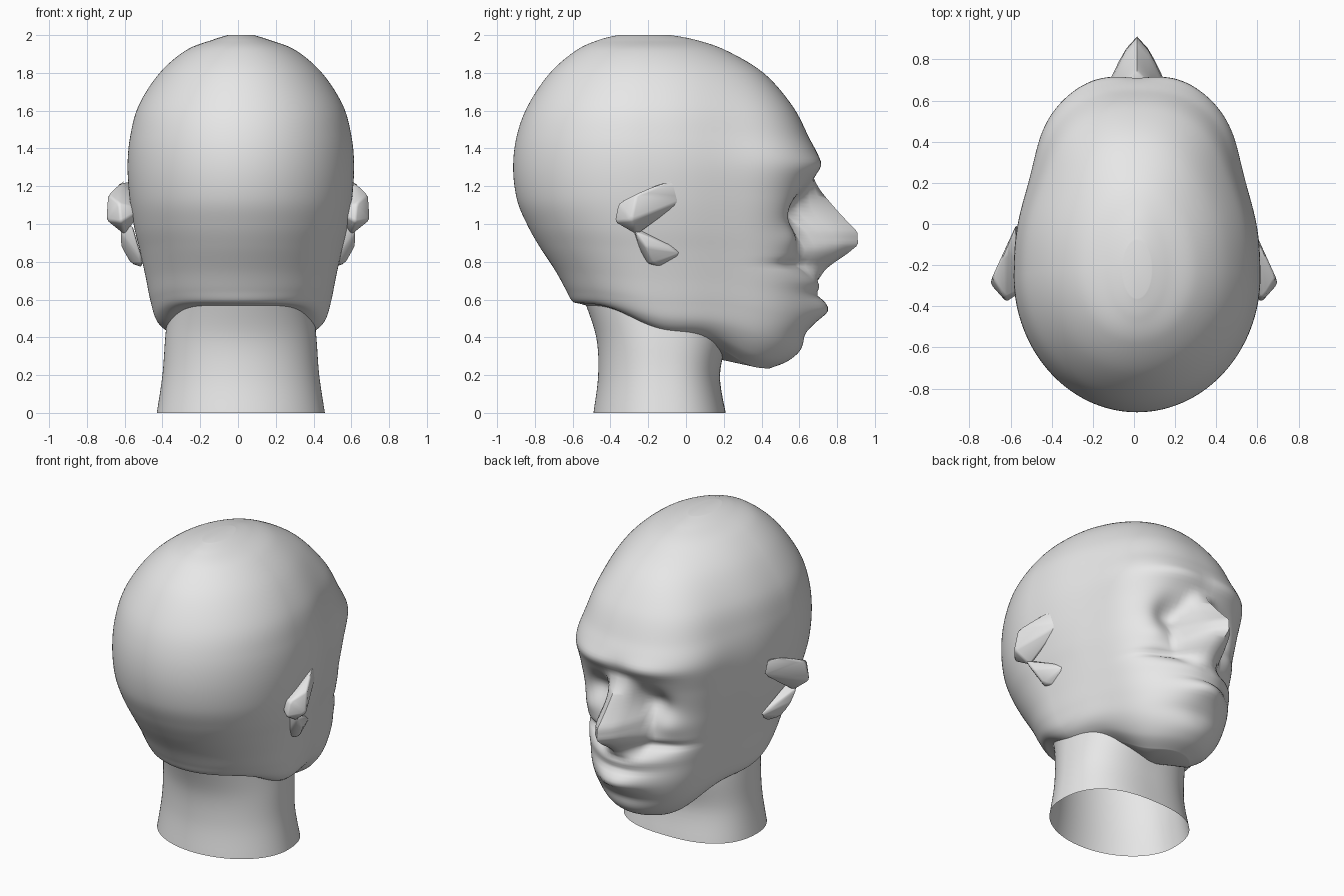
import bpy, bmesh, math
from math import sin, cos, exp, pi

if "Cube" in bpy.data.objects:
    bpy.data.objects.remove(bpy.data.objects["Cube"])

OFF = 0.015  # the head sits slightly off the centre line
SEG = 160

clay = bpy.data.materials.new("grey_clay")
clay.use_nodes = True
clay.diffuse_color = (0.8, 0.8, 0.8, 1)
clay.node_tree.nodes["Principled BSDF"].inputs["Base Color"].default_value = (0.8, 0.8, 0.8, 1)


def finish(bm, name, angle):
    bmesh.ops.recalc_face_normals(bm, faces=bm.faces)
    me = bpy.data.meshes.new(name)
    bm.to_mesh(me)
    bm.free()
    ob = bpy.data.objects.new(name, me)
    bpy.context.collection.objects.link(ob)
    me.materials.append(clay)
    bpy.ops.object.select_all(action='DESELECT')
    ob.select_set(True)
    bpy.context.view_layer.objects.active = ob
    bpy.ops.object.shade_smooth_by_angle(angle=math.radians(angle))


def smooth_keys(keys, steps):
    """Catmull-Rom blend between key rings."""
    out = []
    for i in range(len(keys) - 1):
        a, b, c, d = (keys[min(max(i + k, 0), len(keys) - 1)] for k in (-1, 0, 1, 2))
        for s in range(steps):
            t = s / steps
            out.append([q + 0.5 * t * (r - p + t * (2 * p - 5 * q + 4 * r - u + t * (3 * (q - r) + u - p)))
                        for p, q, r, u in zip(a, b, c, d)])
    return out + [list(keys[-1])]


def ramp(z, pts):
    """Linear lookup through points listed from low to high."""
    if z <= pts[0][0] or z >= pts[-1][0]:
        return 0.0
    for (z0, v0), (z1, v1) in zip(pts, pts[1:]):
        if z <= z1:
            return v0 + (v1 - v0) * (z - z0) / (z1 - z0)


def ring_point(key, i):
    zb, yb, zf, yf, w, cy, n = key
    a = 2 * pi * i / SEG
    c, s = cos(a), sin(a)
    e = 2 / n if s > 0 else 1
    x = w * math.copysign(abs(c) ** e, c)
    y = cy + ((yf - cy) * s ** e if s > 0 else (cy - yb) * s)
    t = (y - yb) / (yf - yb)
    t -= 0.07 * sin(4 * pi * t)  # level nape, stepped jaw corner
    return x, y, zb + (zf - zb) * t


def loft(bm, rows):
    rings = [[bm.verts.new(p) for p in row] for row in rows]
    for r0, r1 in zip(rings, rings[1:]):
        for i in range(SEG):
            j = (i + 1) % SEG
            bm.faces.new((r0[i], r0[j], r1[j], r1[i]))
    return rings


def cap(bm, ring, point):
    tip = bm.verts.new(point)
    for i in range(SEG):
        bm.faces.new((ring[i], ring[(i + 1) % SEG], tip))


# Face relief: centre x, centre z, spread x, spread z, depth
BUMPS = [
    (0.18, 1.31, 0.19, 0.05, 0.025),   # brow
    (0.19, 1.07, 0.10, 0.09, -0.075),  # eye socket
    (0.30, 0.92, 0.09, 0.07, 0.025),   # cheek
    (0.00, 0.60, 0.20, 0.13, 0.07),    # muzzle
    (0.24, 0.785, 0.13, 0.025, -0.04), # fold above the lip
    (0.10, 0.70, 0.20, 0.04, 0.025),   # upper lip
    (0.00, 0.625, 0.16, 0.025, -0.025),# mouth line
    (0.00, 0.54, 0.14, 0.045, 0.035),  # lower lip
    (0.00, 0.42, 0.20, 0.04, -0.015),  # chin crease
    (0.00, 0.32, 0.18, 0.05, 0.015),   # chin
]
NOSE_DEPTH = [(0.70, 0), (0.76, 0.10), (0.84, 0.24), (0.89, 0.31), (0.96, 0.31), (1.18, 0.06), (1.24, 0)]
NOSE_WIDTH = [(0.69, 0.12), (0.75, 0.14), (0.86, 0.18), (0.97, 0.17), (1.25, 0.09)]


def sculpt(x, y, z):
    front = min(max((y - 0.15) / 0.25, 0), 1)
    x *= 1 - 0.07 * exp(-((y - 0.26) / 0.24) ** 2)  # flatter temples
    ax, d = abs(x), 0
    for bx, bz, sx, sz, h in BUMPS:
        d += h * exp(-((ax - bx) / sx) ** 2 - ((z - bz) / sz) ** 2)
    depth = ramp(z, NOSE_DEPTH)
    if depth:
        d += depth * (1 - min(1, ax / ramp(z, NOSE_WIDTH)) ** 1.4)
    return x + OFF, y + d * front, z


# Head: back z, back y, front z, front y, half width, widest y, front squareness
HEAD = [
    (2.0, -0.36, 2.0, -0.08, 0.07, -0.22, 2),
    (1.975, -0.46, 1.975, 0.05, 0.15, -0.22, 2),
    (1.92, -0.58, 1.92, 0.21, 0.29, -0.22, 2.1),
    (1.8, -0.72, 1.8, 0.41, 0.43, -0.22, 2.2),
    (1.63, -0.835, 1.63, 0.56, 0.54, -0.24, 2.35),
    (1.47, -0.895, 1.47, 0.645, 0.585, -0.25, 2.45),
    (1.3, -0.915, 1.33, 0.70, 0.60, -0.25, 2.6),
    (1.13, -0.895, 1.15, 0.64, 0.59, -0.25, 2.75),
    (0.995, -0.84, 0.97, 0.60, 0.565, -0.23, 2.8),
    (0.88, -0.775, 0.83, 0.61, 0.535, -0.2, 2.7),
    (0.75, -0.69, 0.68, 0.64, 0.505, -0.17, 2.5),
    (0.65, -0.635, 0.52, 0.66, 0.48, -0.15, 2.3),
    (0.59, -0.60, 0.38, 0.62, 0.45, -0.12, 2.15),
    (0.575, -0.55, 0.28, 0.54, 0.39, -0.1, 2),
    (0.53, -0.40, 0.235, 0.44, 0.27, 0.0, 2),
]
bm = bmesh.new()
rows = [[sculpt(*ring_point(k, i)) for i in range(SEG)] for k in smooth_keys(HEAD, 8)]
rings = loft(bm, rows)
cap(bm, rings[0], (OFF, -0.22, 2.0))
cap(bm, rings[-1], (OFF, 0.17, 0.285))
finish(bm, "head", 60)

# Neck: open tube that runs up inside the jaw
NECK = [
    (0.0, -0.49, 0.0, 0.21, 0.445, -0.14, 2.5),
    (0.2, -0.465, 0.2, 0.18, 0.415, -0.14, 2.5),
    (0.4, -0.475, 0.4, 0.22, 0.40, -0.14, 2.4),
    (0.6, -0.54, 0.6, 0.25, 0.38, -0.14, 2.3),
]
bm = bmesh.new()
loft(bm, [[(x + OFF, y, z) for x, y, z in (ring_point(k, i) for i in range(SEG))] for k in smooth_keys(NECK, 6)])
finish(bm, "neck", 60)


# Ears: an angular upper flap and a small lobe on each side
def hull(name, side, points):
    bm = bmesh.new()
    for x, y, z in points:
        bm.verts.new((side * x, y, z))
    res = bmesh.ops.convex_hull(bm, input=bm.verts)
    loose = [v for v in res["geom_interior"] if isinstance(v, bmesh.types.BMVert)]
    bmesh.ops.delete(bm, geom=loose, context='VERTS')
    bmesh.ops.bevel(bm, geom=list(bm.edges), offset=0.012, segments=2, affect='EDGES', profile=0.5)
    finish(bm, name, 50)


FLAP = [(0.58, -0.02, 1.23), (0.57, 0.0, 1.13), (0.62, -0.12, 1.22), (0.69, -0.26, 1.16),
        (0.70, -0.29, 1.02), (0.63, -0.36, 1.11), (0.62, -0.38, 1.01), (0.60, -0.26, 0.94),
        (0.50, -0.30, 1.08)]
LOBE = [(0.56, -0.29, 1.0), (0.63, -0.27, 0.96), (0.62, -0.21, 0.88), (0.57, -0.18, 0.79),
        (0.51, -0.12, 0.77), (0.53, 0.0, 0.85), (0.50, -0.22, 0.79)]
for name, side in (("left", 1), ("right", -1)):
    hull(name + "_ear_flap", side, FLAP)
    hull(name + "_ear_lobe", side, LOBE)
